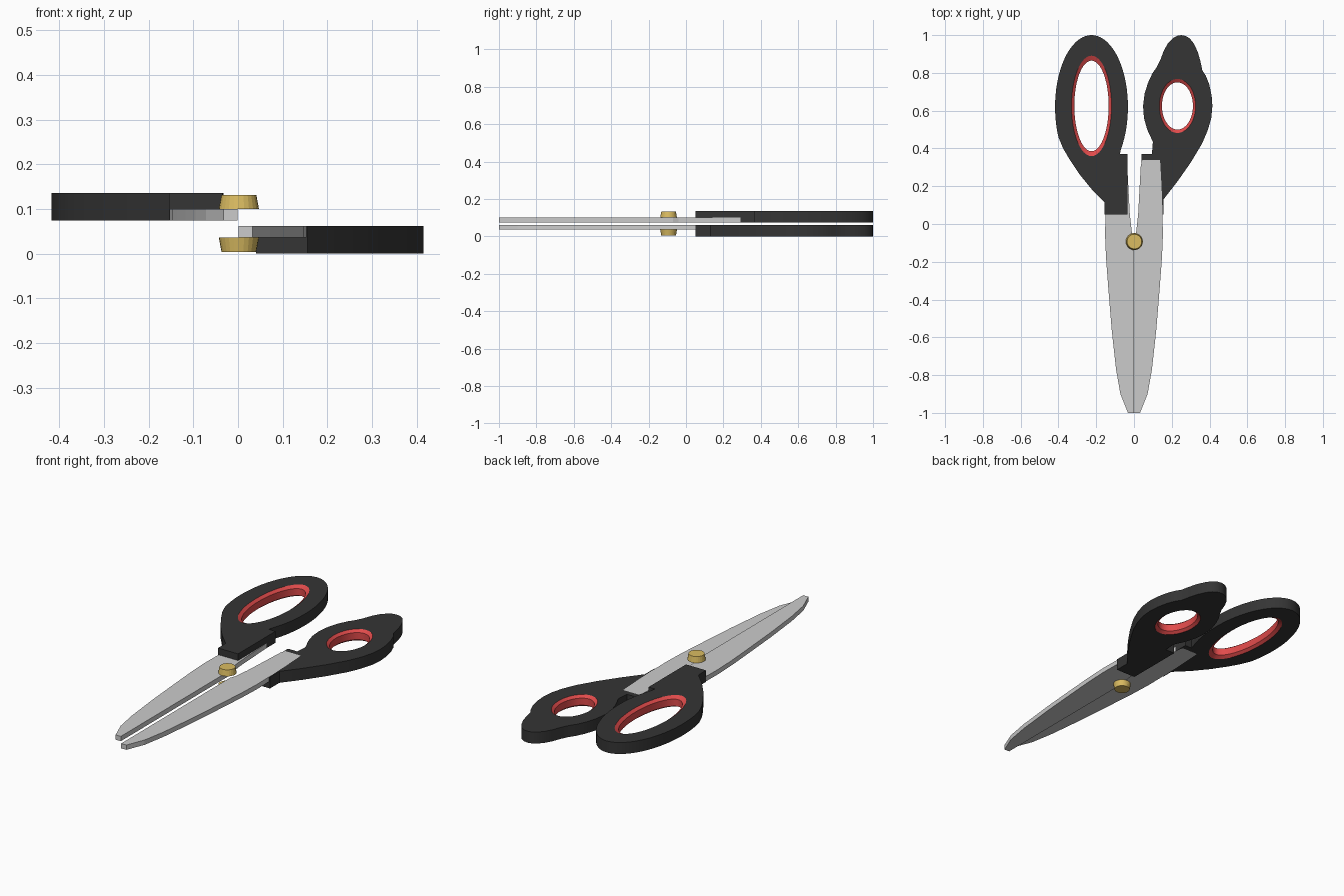
import bpy, bmesh, math

if "Cube" in bpy.data.objects:
    bpy.data.objects.remove(bpy.data.objects["Cube"])


def material(name, rgb):
    m = bpy.data.materials.new(name)
    m.diffuse_color = (*rgb, 1)
    m.use_nodes = True
    m.node_tree.nodes["Principled BSDF"].inputs["Base Color"].default_value = m.diffuse_color
    return m


BLACK = material("black_plastic", (0.035, 0.035, 0.035))
RED = material("red_rubber", (0.75, 0.07, 0.07))
BRASS = material("brass", (0.70, 0.50, 0.12))
STEEL = material("steel", (0.62, 0.62, 0.64))


def finish(bm, name, mat):
    bmesh.ops.recalc_face_normals(bm, faces=bm.faces)
    me = bpy.data.meshes.new(name)
    bm.to_mesh(me)
    bm.free()
    ob = bpy.data.objects.new(name, me)
    bpy.context.collection.objects.link(ob)
    if mat:
        me.materials.append(mat)
    return ob


def select(ob):
    bpy.ops.object.select_all(action='DESELECT')
    ob.select_set(True)
    bpy.context.view_layer.objects.active = ob


def smooth(ob):
    select(ob)
    bpy.ops.object.shade_smooth_by_angle(angle=math.radians(25))


def plate(name, pts, z0, z1, mat=None):
    """Extrude a flat outline from z0 to z1."""
    bm = bmesh.new()
    f = bm.faces.new([bm.verts.new((x, y, z0)) for x, y in pts])
    r = bmesh.ops.extrude_face_region(bm, geom=[f])
    vs = [v for v in r["geom"] if isinstance(v, bmesh.types.BMVert)]
    bmesh.ops.translate(bm, verts=vs, vec=(0, 0, z1 - z0))
    return finish(bm, name, mat)


def ellipse(cx, cy, rx, ry, a0=0, a1=360, n=48, closed=True):
    k = n if closed else n - 1
    ang = [math.radians(a0 + (a1 - a0) * i / k) for i in range(n)]
    return [(cx + rx * math.cos(a), cy + ry * math.sin(a)) for a in ang]


def loft(name, loops, mat, ring):
    """Bridge stacked (outline, z) loops; ring joins last to first, else caps."""
    bm = bmesh.new()
    vs = [[bm.verts.new((x, y, z)) for x, y in pts] for pts, z in loops]
    n = len(vs[0])
    for a, b in zip(vs, vs[1:] + vs[:1] if ring else vs[1:]):
        for i in range(n):
            j = (i + 1) % n
            bm.faces.new((a[i], a[j], b[j], b[i]))
    if not ring:
        bm.faces.new(vs[0])
        bm.faces.new(vs[-1])
    return finish(bm, name, mat)


def cut(ob, cutter):
    cutter.hide_render = True
    m = ob.modifiers.new("cut", 'BOOLEAN')
    m.operation, m.solver, m.object = 'DIFFERENCE', 'EXACT', cutter
    select(ob)
    bpy.ops.object.modifier_apply(modifier=m.name)
    bpy.data.objects.remove(cutter)


# Blade outline (right side), mirrored for the left
BLADE = [(0.001, -1), (0.032, -1), (0.072, -0.9), (0.095, -0.77), (0.118, -0.56),
         (0.136, -0.34), (0.148, -0.18), (0.153, -0.06), (0.151, 0.06),
         (0.146, 0.2), (0.138, 0.34), (0.045, 0.34), (0.036, 0.31),
         (0.022, 0.05), (0.012, -0.04), (0.001, -0.07)]
LEFT_BLADE = [(-x, y) for x, y in BLADE]

# Handle outlines
LEFT = ([(-0.155, 0.05), (-0.035, 0.05), (-0.035, 0.37), (-0.075, 0.37)]
        + ellipse(-0.225, 0.62, 0.193, 0.38, -36, 205, 44, False)
        + [(-0.375, 0.4), (-0.34, 0.34), (-0.29, 0.265), (-0.225, 0.185), (-0.155, 0.115)])
RIGHT = [(0.04, 0.05), (0.156, 0.05), (0.156, 0.13), (0.23, 0.225), (0.30, 0.325),
         (0.36, 0.425), (0.39, 0.495), (0.409, 0.56), (0.415, 0.625), (0.411, 0.68),
         (0.398, 0.74), (0.38, 0.785), (0.362, 0.812), (0.352, 0.86), (0.338, 0.91),
         (0.317, 0.955), (0.295, 0.983), (0.272, 0.996), (0.25, 1.0), (0.228, 0.996),
         (0.205, 0.983), (0.18, 0.957), (0.158, 0.918), (0.14, 0.87), (0.12, 0.83),
         (0.096, 0.795), (0.074, 0.747), (0.056, 0.69), (0.048, 0.625), (0.053, 0.56),
         (0.07, 0.5), (0.1, 0.435), (0.095, 0.37), (0.04, 0.37)]


def half(side, blade, outline, z0, z1, bz0, bz1, nz0, nz1, c, outer, inner):
    """One handle with its blade recess, finger hole, lining and blade."""
    handle = plate(side + "_handle", outline, z0, z1, BLACK)
    cut(handle, plate("hole_cutter", ellipse(*c, *outer), z0 - 0.05, z1 + 0.05))
    cut(handle, plate("recess_cutter", blade, nz0, nz1))
    smooth(handle)
    d = 0.012
    eo, ei = ellipse(*c, *outer), ellipse(*c, *inner)
    lining = loft(side + "_grip_lining",
                  [(eo, z0), (eo, z1), (ei, z1 - d), (ei, z0 + d)], RED, True)
    smooth(lining)
    plate(side + "_blade", blade, bz0, bz1, STEEL)


half("left", LEFT_BLADE, LEFT, 0.074, 0.136, 0.074, 0.100, 0.03, 0.100,
     (-0.225, 0.625), (0.106, 0.266), (0.091, 0.24))
half("right", BLADE, RIGHT, 0.0, 0.062, 0.036, 0.062, 0.036, 0.1,
     (0.23, 0.625), (0.096, 0.143), (0.082, 0.125))

# Pivot screw heads, tapering away from the blades
for name, zb, zt in (("upper_screw_head", 0.1, 0.132), ("lower_screw_head", 0.036, 0.004)):
    loft(name, [(ellipse(0.002, -0.093, 0.045, 0.045, n=24), zb),
                (ellipse(0.002, -0.093, 0.039, 0.039, n=24), zt)], BRASS, False)
